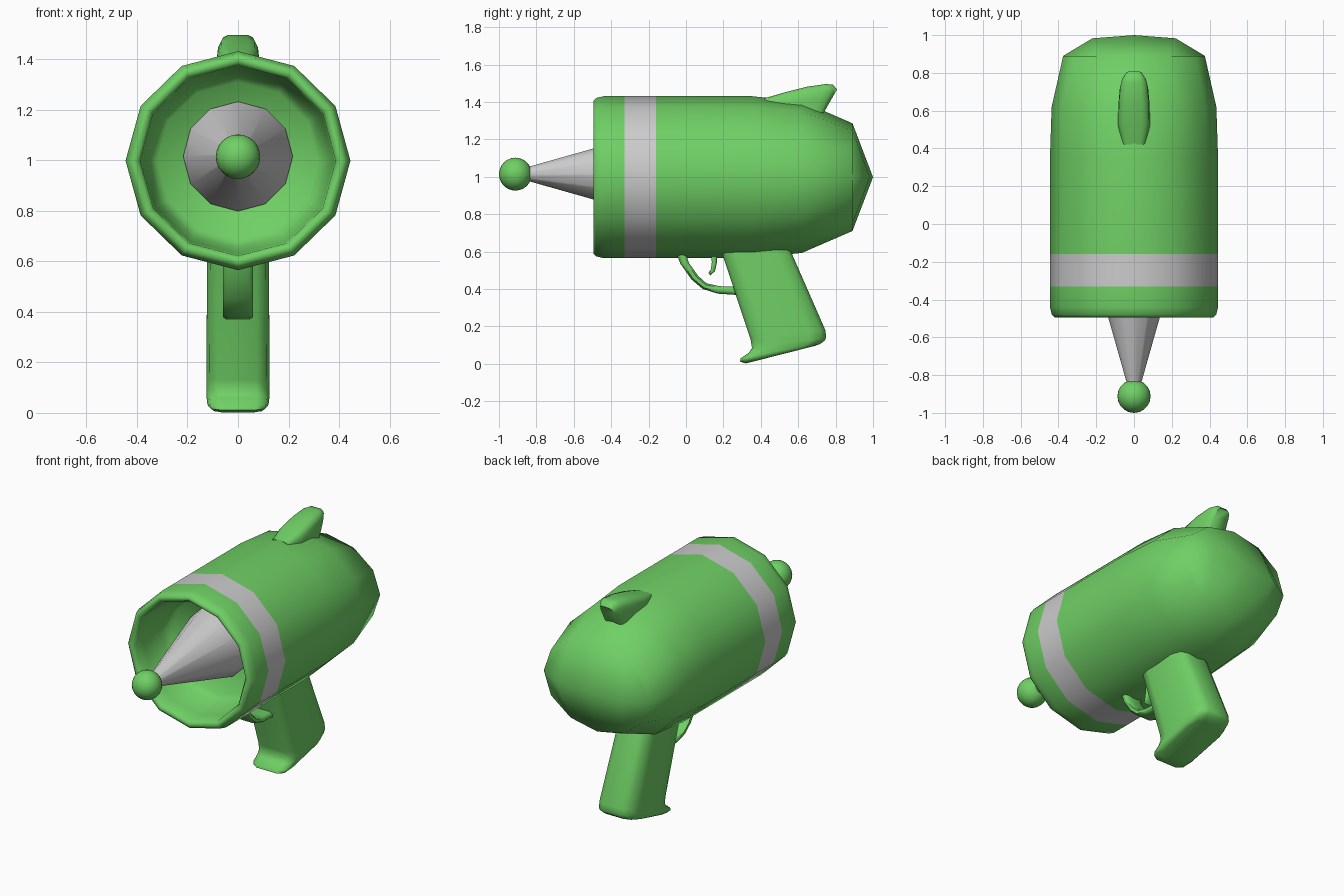
import bpy, bmesh, math
from mathutils import Matrix

if "Cube" in bpy.data.objects:
    bpy.data.objects.remove(bpy.data.objects["Cube"])

SIDES = 12
AXIS_Z = 0.998
green = bpy.data.materials.new("green")
green.diffuse_color = (0.16, 0.63, 0.13, 1)
green.use_nodes = True
green.node_tree.nodes["Principled BSDF"].inputs["Base Color"].default_value = green.diffuse_color


def finish(bm, name, mat=None, angle=60):
    bmesh.ops.recalc_face_normals(bm, faces=bm.faces)
    me = bpy.data.meshes.new(name)
    bm.to_mesh(me)
    bm.free()
    for p in me.polygons:
        p.use_smooth = True
    me.set_sharp_from_angle(angle=math.radians(angle))
    if mat:
        me.materials.append(mat)
    ob = bpy.data.objects.new(name, me)
    bpy.context.collection.objects.link(ob)
    return ob


def bridge(bm, rings):
    for a, b in zip(rings, rings[1:]):
        n = len(a)
        for i in range(n):
            j = (i + 1) % n
            bm.faces.new((a[i], a[j], b[j], b[i]))


def barrel(bm, profile):
    """Twelve-sided rings along y from (y, x radius, z radius)."""
    rings = []
    for y, rx, rz in profile:
        rings.append([bm.verts.new((rx * math.cos(t), y, AXIS_Z + rz * math.sin(t)))
                      for t in (2 * math.pi * i / SIDES for i in range(SIDES))])
    bridge(bm, rings)
    return rings


def loft(name, stations, section):
    """Stations are (y, z, y, z, half width); section is half outline (u, v)."""
    bm = bmesh.new()
    outline = section + [(u, -v) for u, v in reversed(section)]
    rings = []
    for ay, az, by, bz, w in stations:
        rings.append([bm.verts.new((v * w, ay + (by - ay) * u, az + (bz - az) * u))
                      for u, v in outline])
    bridge(bm, rings)
    bm.faces.new(rings[0])
    bm.faces.new(rings[-1])
    return finish(bm, name, green)


# Hollow muzzle with rounded rim
bm = bmesh.new()
cup = [(-0.20, 0.32), (-0.25, 0.355), (-0.40, 0.38), (-0.475, 0.387), (-0.492, 0.40),
       (-0.495, 0.42), (-0.48, 0.435), (-0.44, 0.445), (-0.33, 0.445)]
rings = barrel(bm, [(y, r, r * 0.973) for y, r in cup])
bm.faces.new(rings[0])
finish(bm, "muzzle", green)

# Grey band
bm = bmesh.new()
barrel(bm, [(-0.33, 0.445, 0.433), (-0.16, 0.445, 0.433)])
finish(bm, "barrel_band")

# Rear body with a quad-filled rounded end
bm = bmesh.new()
r = barrel(bm, [(-0.16, 0.445, 0.433), (0.35, 0.445, 0.433),
                (0.62, 0.436, 0.405), (0.89, 0.375, 0.288)])[-1]
m1, m0, m2 = [bm.verts.new((x, y, AXIS_Z)) for x, y in ((0.22, 0.983), (0, 1.0), (-0.22, 0.983))]
for s in (1, -1):
    p = [r[(s * i) % SIDES] for i in range(7)]
    for f in ((p[0], p[1], p[2], m1), (p[2], p[3], m0, m1),
              (p[3], p[4], m2, m0), (p[4], p[5], p[6], m2)):
        bm.faces.new(f)
finish(bm, "rear_body", green, 80)

# Emitter cone and ball tip
bm = bmesh.new()
bmesh.ops.create_cone(bm, cap_ends=True, segments=12, radius1=0.217, radius2=0.033, depth=0.65)
bmesh.ops.transform(bm, verts=bm.verts, matrix=Matrix.Translation((0, -0.535, 1.015))
                    @ Matrix.Rotation(math.pi / 2, 4, 'X'))
finish(bm, "emitter_cone")

bm = bmesh.new()
bmesh.ops.create_uvsphere(bm, u_segments=20, v_segments=12, radius=0.088)
bmesh.ops.translate(bm, verts=bm.verts, vec=(0, -0.912, 1.014))
finish(bm, "emitter_tip", green)

# Grip with flared toe
loft("grip", [(0.17, 0.66, 0.535, 0.66, 0.122), (0.345, 0.13, 0.745, 0.18, 0.125),
              (0.353, 0.085, 0.75, 0.14, 0.125), (0.335, 0.058, 0.742, 0.125, 0.125),
              (0.292, 0.03, 0.73, 0.115, 0.123), (0.288, 0.012, 0.715, 0.105, 0.12),
              (0.32, 0.002, 0.69, 0.096, 0.105)],
     [(0, 0.6), (0.05, 0.9), (0.2, 1), (0.78, 1), (0.94, 0.82), (1, 0.5)])

# Trigger guard and trigger
bar = [(0, 0.7), (0.25, 1), (0.75, 1), (1, 0.7)]
loft("trigger_guard", [(-0.055, 0.60, -0.005, 0.60, 0.06), (-0.03, 0.535, 0.015, 0.54, 0.06),
                       (0.03, 0.45, 0.065, 0.47, 0.06), (0.09, 0.40, 0.11, 0.43, 0.06),
                       (0.17, 0.375, 0.18, 0.415, 0.06), (0.32, 0.365, 0.32, 0.41, 0.06)], bar)
loft("trigger", [(0.135, 0.60, 0.165, 0.60, 0.035), (0.138, 0.54, 0.165, 0.54, 0.035),
                 (0.133, 0.505, 0.155, 0.495, 0.035), (0.12, 0.487, 0.128, 0.472, 0.03)], bar)

# Rear sight fin
loft("sight_fin", [(0.42, 1.42, 0.42, 1.36, 0.06), (0.53, 1.452, 0.51, 1.35, 0.084),
                   (0.65, 1.482, 0.61, 1.34, 0.083), (0.75, 1.496, 0.69, 1.34, 0.075),
                   (0.785, 1.492, 0.72, 1.34, 0.066), (0.808, 1.468, 0.735, 1.34, 0.05)],
     [(0, 0.5), (0.07, 0.8), (0.25, 0.95), (0.5, 1), (1, 1)])
